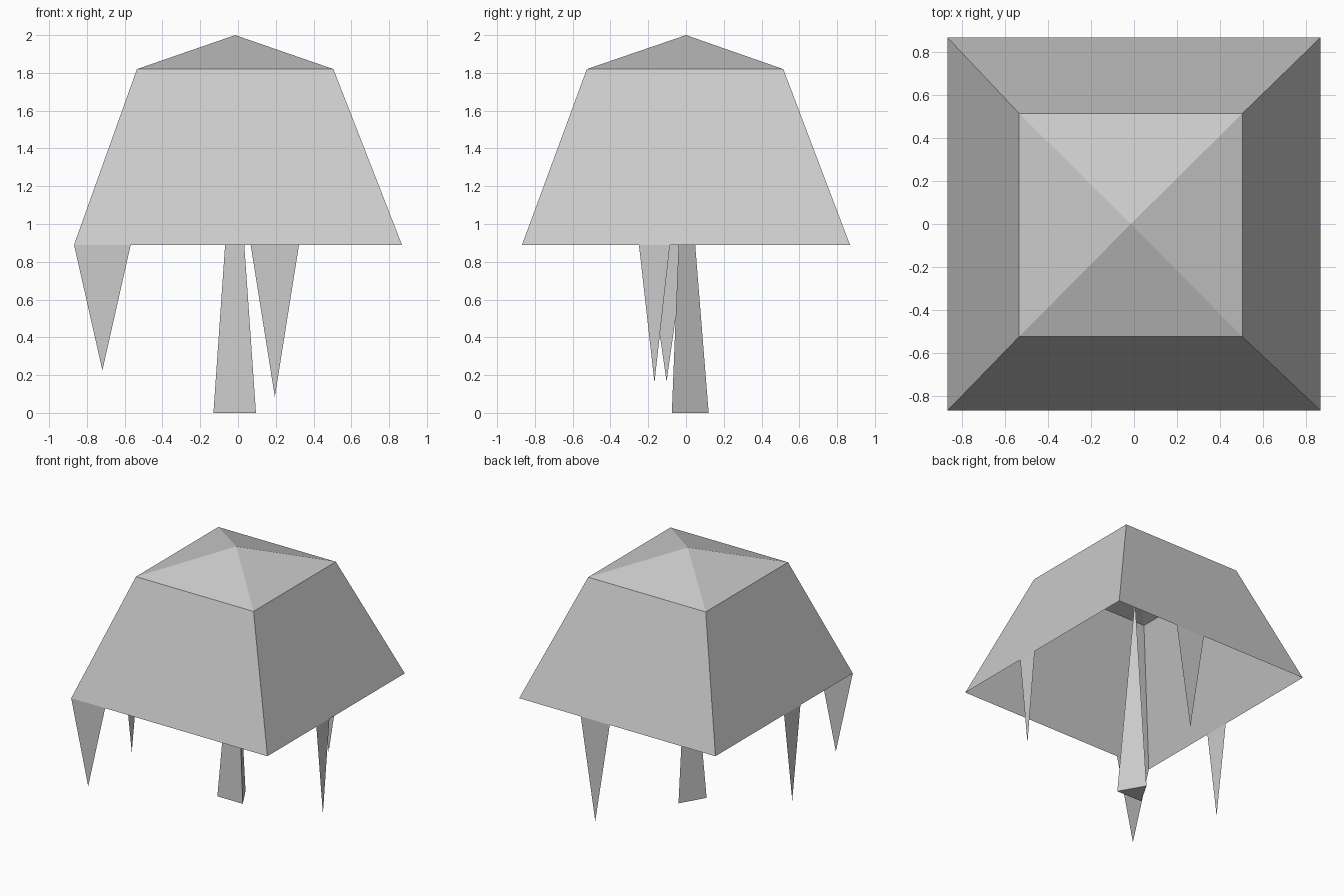
import bpy, bmesh, math
from mathutils import Matrix

if "Cube" in bpy.data.objects:
    bpy.data.objects.remove(bpy.data.objects["Cube"])

RIM_Z, RIM = 0.89, 0.868


def finish(bm, name):
    mesh = bpy.data.meshes.new(name)
    bm.to_mesh(mesh)
    bm.free()
    obj = bpy.data.objects.new(name, mesh)
    bpy.context.collection.objects.link(obj)
    return obj


def square_ring(bm, cx, cy, half, z):
    corners = ((-1, -1), (1, -1), (1, 1), (-1, 1))
    return [bm.verts.new((cx + sx * half, cy + sy * half, z)) for sx, sy in corners]


# Hollow bell: open square rim, sloping walls and a shallow pyramid crown
bm = bmesh.new()
rim = square_ring(bm, 0, 0, RIM, RIM_Z)
shoulder = square_ring(bm, -0.015, -0.005, 0.52, 1.82)
apex = bm.verts.new((-0.015, 0, 2))
for i in range(4):
    j = (i + 1) % 4
    bm.faces.new((rim[i], rim[j], shoulder[j], shoulder[i]))
    bm.faces.new((shoulder[i], shoulder[j], apex))
finish(bm, "bell")

# Three-sided central stalk, tapering to a point inside the bell
bm = bmesh.new()
height = 1.62
bmesh.ops.create_cone(
    bm, cap_ends=True, segments=3, radius1=0.13, radius2=0, depth=height,
    matrix=Matrix.Translation((-0.0175, -0.01, height / 2)))
bmesh.ops.remove_doubles(bm, verts=bm.verts, dist=0.001)
# turn one base corner to the back
corner = max((v for v in bm.verts if v.co.z < 0.01), key=lambda v: v.co.y)
angle = math.pi / 2 - math.atan2(corner.co.y + 0.01, corner.co.x + 0.0175)
bmesh.ops.rotate(bm, verts=bm.verts, cent=(-0.0175, -0.01, 0),
                 matrix=Matrix.Rotation(angle, 3, 'Z'))
finish(bm, "central_stalk")


# Flat triangular tentacles, one hanging from each rim edge
def tentacle(name, centre, half, tip_z, place):
    bm = bmesh.new()
    outline = ((centre - half, RIM_Z), (centre, tip_z), (centre + half, RIM_Z))
    bm.faces.new([bm.verts.new((*place(u), z)) for u, z in outline])
    finish(bm, name)


tentacle("front_tentacle", -0.718, 0.15, 0.225, lambda u: (u, -RIM))
tentacle("back_tentacle", 0.195, 0.128, 0.085, lambda u: (u, RIM))
tentacle("right_tentacle", -0.167, 0.082, 0.16, lambda u: (RIM, u))
tentacle("left_tentacle", -0.103, 0.103, 0.165, lambda u: (-RIM, u))
